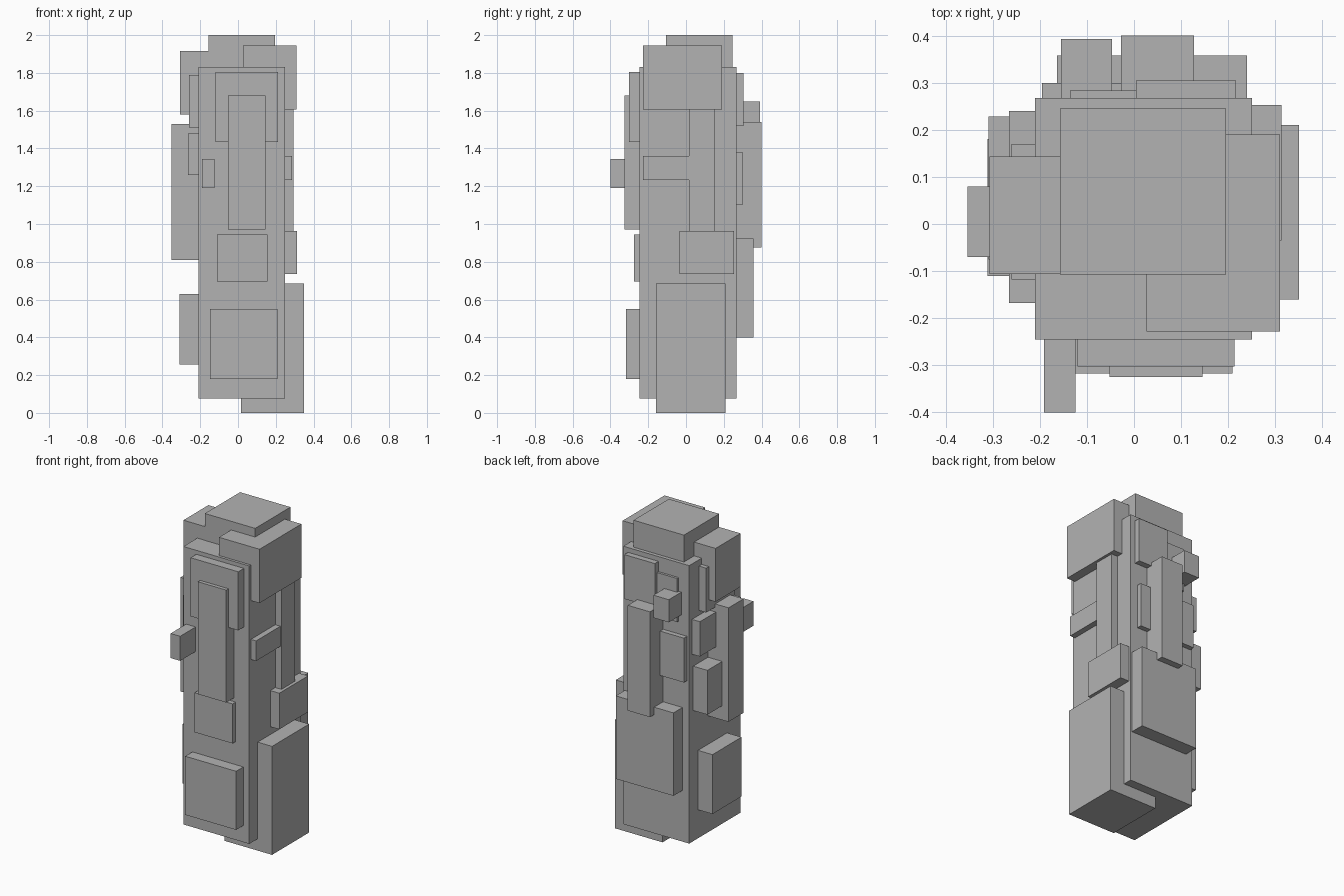
import bpy
import bmesh

cube = bpy.data.objects.get("Cube")
if cube:
    bpy.data.objects.remove(cube, do_unlink=True)

# Single stone-grey material
grey = bpy.data.materials.new("stone_grey")
grey.use_nodes = True
tone = (0.45, 0.45, 0.45, 1)
grey.diffuse_color = tone
grey.node_tree.nodes["Principled BSDF"].inputs["Base Color"].default_value = tone

# Faces of the central column
LEFT, RIGHT = 0.25, -0.21
FRONT, BACK = -0.245, 0.268
SINK = 0.03  # how far each plate is set into the column


def block(name, xs, ys, zs):
    """Flat-shaded box spanning the given ranges."""
    bm = bmesh.new()
    bmesh.ops.create_cube(bm, size=1)
    for v in bm.verts:
        v.co = [r[0] if c < 0 else r[1] for c, r in zip(v.co, (xs, ys, zs))]
    mesh = bpy.data.meshes.new(name)
    bm.to_mesh(mesh)
    bm.free()
    mesh.materials.append(grey)
    obj = bpy.data.objects.new(name, mesh)
    bpy.context.collection.objects.link(obj)


def front_plate(name, xs, zs, out):
    block(name, xs, (out, FRONT + SINK), zs)


def back_plate(name, xs, zs, out):
    block(name, xs, (BACK - SINK, out), zs)


def left_plate(name, ys, zs, out):
    block(name, (LEFT - SINK, out), ys, zs)


def right_plate(name, ys, zs, out):
    block(name, (out, RIGHT + SINK), ys, zs)


# Column and the large blocks on its top and foot
block("column", (RIGHT, LEFT), (FRONT, BACK), (0.075, 1.83))
block("top_cap", (-0.157, 0.195), (-0.107, 0.245), (1.75, 2.0))
block("upper_left_block", (0.027, 0.31), (-0.228, 0.19), (1.605, 1.945))
block("upper_right_block", (-0.307, -0.05), (-0.106, 0.143), (1.58, 1.917))
block("foot_block", (0.017, 0.35), (-0.16, 0.21), (0, 0.685))

# Front plates
front_plate("front_top_panel", (-0.12, 0.213), (1.435, 1.805), -0.302)
front_plate("front_long_panel", (-0.052, 0.145), (0.97, 1.68), -0.325)
front_plate("front_middle_panel", (-0.11, 0.155), (0.695, 0.945), -0.275)
front_plate("front_lower_panel", (-0.147, 0.209), (0.18, 0.55), -0.317)
front_plate("front_peg", (-0.191, -0.124), (1.19, 1.345), -0.40)

# Left side plates
left_plate("left_middle_panel", (-0.035, 0.253), (0.735, 0.963), 0.313)
left_plate("left_long_strip", (0.015, 0.15), (0.93, 1.63), 0.293)
left_plate("left_cross_bar", (-0.228, 0.03), (1.233, 1.36), 0.286)

# Right side plates
right_plate("right_long_panel", (-0.07, 0.08), (0.81, 1.53), -0.353)
right_plate("right_lower_panel", (-0.11, 0.18), (0.255, 0.63), -0.311)
right_plate("right_middle_panel", (-0.075, 0.228), (0.90, 1.18), -0.309)
right_plate("right_cross_bar", (-0.168, 0.24), (1.26, 1.48), -0.265)
right_plate("right_top_panel", (-0.118, 0.17), (1.51, 1.79), -0.26)

# Back plates
back_plate("back_long_panel", (-0.028, 0.127), (0.875, 1.54), 0.40)
back_plate("back_lower_panel", (-0.163, 0.24), (0.398, 0.922), 0.358)
back_plate("back_peg", (-0.155, -0.047), (1.505, 1.648), 0.393)
back_plate("back_top_panel", (0.004, 0.217), (1.52, 1.80), 0.305)
back_plate("back_thin_panel", (-0.136, 0.02), (1.46, 1.735), 0.283)
back_plate("back_cross_bar", (-0.195, 0.20), (1.10, 1.38), 0.299)
